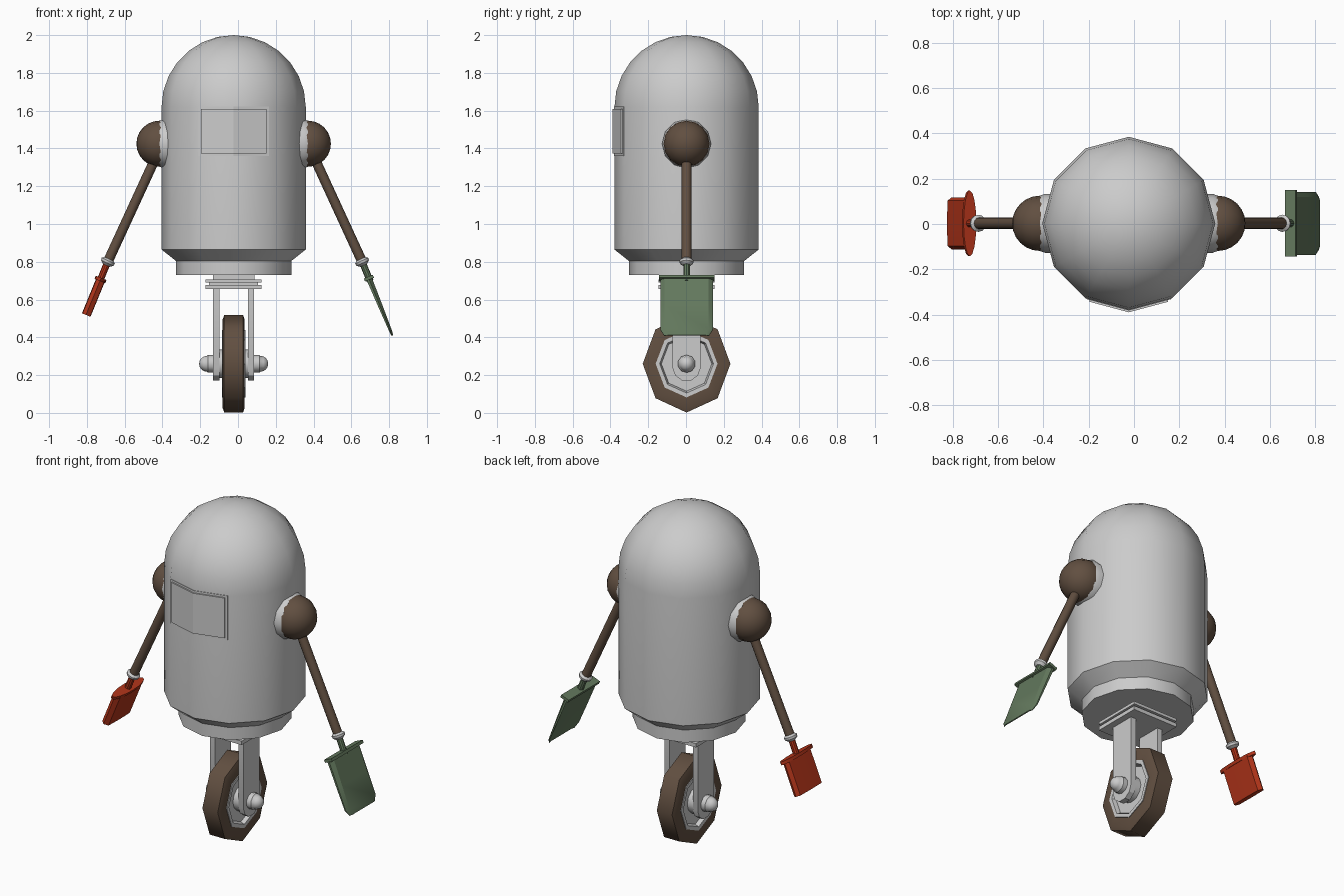
import bpy, bmesh, math
from mathutils import Matrix, Vector

if "Cube" in bpy.data.objects:
    bpy.data.objects.remove(bpy.data.objects["Cube"])

CX, CY = -0.023, 0.003


def material(name, rgb):
    m = bpy.data.materials.new(name)
    m.diffuse_color = (*rgb, 1)
    m.use_nodes = True
    m.node_tree.nodes["Principled BSDF"].inputs["Base Color"].default_value = m.diffuse_color
    return m


BROWN = material("brown", (0.12, 0.078, 0.052))
GREEN = material("green", (0.125, 0.19, 0.11))
RED = material("red", (0.45, 0.035, 0.01))


def finish(name, bm, mat=None, angle=35, matrix=Matrix()):
    bmesh.ops.remove_doubles(bm, verts=bm.verts, dist=1e-5)
    bmesh.ops.recalc_face_normals(bm, faces=bm.faces)
    me = bpy.data.meshes.new(name)
    bm.to_mesh(me)
    bm.free()
    me.transform(matrix)
    ob = bpy.data.objects.new(name, me)
    bpy.context.collection.objects.link(ob)
    if mat:
        me.materials.append(mat)
    bpy.ops.object.select_all(action='DESELECT')
    ob.select_set(True)
    bpy.context.view_layer.objects.active = ob
    bpy.ops.object.shade_smooth_by_angle(angle=math.radians(angle))
    return ob


def loft(name, rings, closed=False, **kw):
    """Skin equal-length rings of points; cap the ends, or join last to first."""
    bm = bmesh.new()
    vs = [[bm.verts.new(p) for p in ring] for ring in rings]
    n = len(vs[0])
    pairs = list(zip(vs, vs[1:])) + ([(vs[-1], vs[0])] if closed else [])
    for a, b in pairs:
        for i in range(n):
            j = (i + 1) % n
            bm.faces.new((a[i], a[j], b[j], b[i]))
    if not closed:
        bm.faces.new(vs[0])
        bm.faces.new(vs[-1])
    return finish(name, bm, **kw)


def lathe(name, profile, segs=12, sx=1, sy=1, closed=False, **kw):
    """Spin (radius, height) points around local z."""
    rings = [[(r * sx * math.cos(2 * math.pi * i / segs), r * sy * math.sin(2 * math.pi * i / segs), h)
              for i in range(segs)] for r, h in profile]
    return loft(name, rings, closed, **kw)


def box(name, x0, x1, y0, y1, z0, z1, **kw):
    return loft(name, [[(x0, y0, z), (x1, y0, z), (x1, y1, z), (x0, y1, z)] for z in (z0, z1)], **kw)


def arc(r, h, n, a0=0, a1=90):
    out = []
    for i in range(n + 1):
        a = math.radians(a0 + (a1 - a0) * i / n)
        out.append((max(r * math.cos(a), 0), h + r * math.sin(a)))
    return out


# domed body and base ring
centre = Matrix.Translation((CX, CY, 0))
lathe("body", [(0.30, 0.80), (0.382, 0.865)] + arc(0.382, 1.618, 7), 12, matrix=centre)
lathe("base_ring", [(0.305, 0.73), (0.305, 0.81)], 12, matrix=centre)


# bent face panel and its frame, following the two front facets
def bent_plate(name, w, z0, z1, off):
    xs = (-w, 0, w)
    front = [(CX + x, CY - (0.382 - 0.268 * abs(x)) - off) for x in xs]
    back = [(x, y + off + 0.02) for x, y in reversed(front)]
    loft(name, [[(x, y, z) for x, y in front + back] for z in (z0, z1)], angle=20)


bent_plate("panel_frame", 0.187, 1.36, 1.622, 0.003)
bent_plate("face_panel", 0.174, 1.372, 1.61, 0.011)

# shoulders, arms and cuffs
for side, word, pivot in ((1, "right", 0.37), (-1, "left", -0.402)):
    ball_x = CX + side * 0.393
    axis = Matrix.Translation((ball_x, CY, 1.425)) @ Matrix.Rotation(side * math.pi / 2, 4, 'Y')
    lathe(word + "_shoulder_disc", [(0.13, -0.11), (0.13, -0.022), (0.122, 0.0)], 12, matrix=axis)
    lathe(word + "_shoulder_ball", arc(0.122, 0, 12, -90, 90), 16, mat=BROWN, matrix=axis)
    arm = Matrix.Translation((pivot, CY, 1.425)) @ Matrix.Rotation(math.pi - side * math.radians(24.7), 4, 'Y')
    lathe(word + "_arm", [(0.026, 0.05), (0.026, 0.69)], 12, mat=BROWN, matrix=arm)
    lathe(word + "_cuff", [(0.026, 0.672), (0.038, 0.682), (0.036, 0.695), (0.02, 0.708)], 12, matrix=arm)
    wrist = arm @ Vector((0, 0, 0.69))
    tool = Matrix.Translation(wrist) @ Matrix.Rotation(math.pi - side * math.radians(22.3), 4, 'Y')
    colour = GREEN if side > 0 else RED
    lathe(word + "_tool_handle", [(0.018, 0), (0.018, 0.11)], 10, mat=colour, matrix=tool)
    if side > 0:
        # green shovel: flat lip and a tapered blade with clipped corners
        box("shovel_lip", -0.026, 0.026, -0.147, 0.147, 0.083, 0.1, mat=colour, matrix=tool)
        rings = []
        for s, w, t in ((0.1, 0.139, 0.015), (0.25, 0.139, 0.012), (0.385, 0.139, 0.008), (0.42, 0.118, 0.005)):
            rings.append([(-t, -w * 0.84, s), (-t, w * 0.84, s), (0.002, w, s),
                          (t, w, s), (t * 0.2, w * 0.84, s), (t * 0.2, -w * 0.84, s),
                          (t, -w, s), (0.002, -w, s)])
        loft("shovel_blade", rings, mat=colour, angle=25, matrix=tool)
    else:
        # red scoop: oval lip and flattened rounded blade
        lathe("scoop_lip", [(0.145, 0.09), (0.145, 0.108)], 16, sx=0.21, mat=colour, matrix=tool)
        half = [(-0.024, -0.1), (-0.026, 0), (-0.024, 0.1), (0, 0.115), (0.02, 0.1), (0.023, 0),
                (0.02, -0.1), (0, -0.115)]
        loft("scoop_blade", [[(x, y, s) for x, y in half] for s in (0.1, 0.302)],
             mat=colour, angle=35, matrix=tool)

# stacked square mounting plates under the body
for name, h, z0, z1 in (("lower_plate", 0.148, 0.655, 0.678), ("spacer_plate", 0.13, 0.67, 0.70),
                        ("upper_plate", 0.148, 0.69, 0.707), ("neck_block", 0.11, 0.70, 0.74)):
    box(name, CX - h, CX + h, CY - h, CY + h, z0, z1)

# wheel, rim and hub, spun around the x axis
WZ = 0.26
spin = Matrix.Translation((CX, CY, WZ)) @ Matrix.Rotation(math.pi / 2, 4, 'Y')
lathe("tyre", [(0.17, -0.058), (0.235, -0.058), (0.258, -0.05), (0.258, 0.05), (0.235, 0.058), (0.17, 0.058)],
      8, sy=0.9, closed=True, mat=BROWN, angle=50, matrix=spin)
lathe("rim", [(0.178, -0.062), (0.178, 0.062), (0.155, 0.062), (0.145, 0.04), (0.145, -0.04), (0.155, -0.062)],
      8, sy=0.92, closed=True, angle=30, matrix=spin)
lathe("wheel_disc", [(0.16, -0.04), (0.16, 0.04)], 8, sy=0.92, angle=30, matrix=spin)
lathe("hub", [(0.075, -0.08), (0.075, 0.08)], 12, matrix=spin)

# fork legs with rounded ends, and domed axle caps
for side, word in ((1, "right"), (-1, "left")):
    xs = [CX + side * 0.076, CX + side * 0.109]
    outline = [(-0.075, 0.66), (-0.075, WZ - 0.02), (-0.06, WZ - 0.062), (-0.025, WZ - 0.088),
               (0.025, WZ - 0.088), (0.06, WZ - 0.062), (0.075, WZ - 0.02), (0.075, 0.66)]
    loft(word + "_fork_leg", [[(x, CY + y, z) for y, z in outline] for x in xs], angle=30)
    cap = Matrix.Translation((CX, CY, WZ)) @ Matrix.Rotation(side * math.pi / 2, 4, 'Y')
    lathe(word + "_axle_cap", [(0.047, 0.08), (0.047, 0.136)] + arc(0.042, 0.141, 4), 10, angle=40, matrix=cap)
